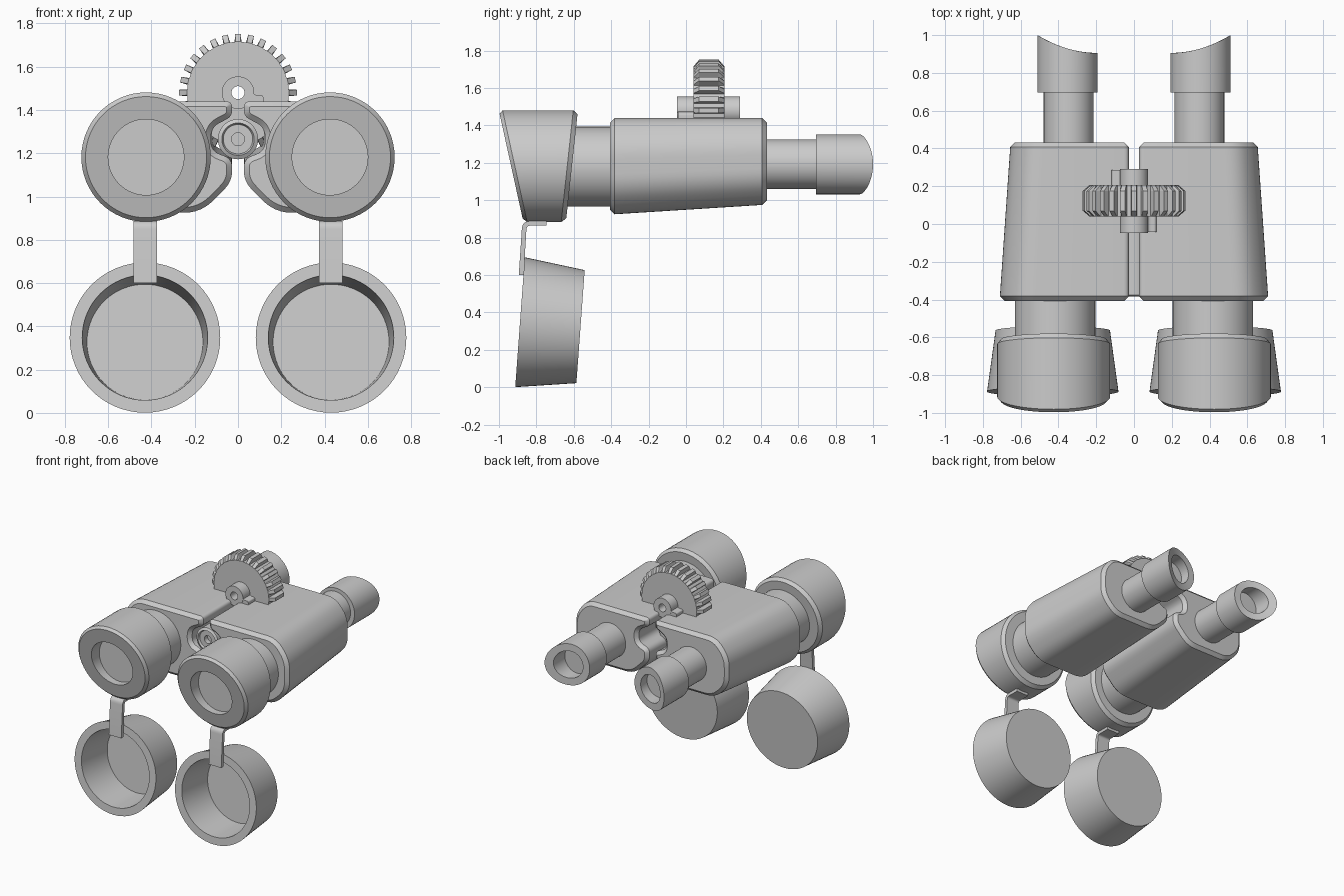
import bpy, bmesh
from math import sin, cos, pi, radians
from mathutils import Vector, Matrix

if "Cube" in bpy.data.objects:
    bpy.data.objects.remove(bpy.data.objects["Cube"])


def loft(name, rings, closed=False, mirror=True, matrix=None, chamfer=0, smooth=True):
    """Skin a list of equal-length rings; cap the ends or close into a loop."""
    bm = bmesh.new()
    rows = [[bm.verts.new(p) for p in ring] for ring in rings]
    n = len(rows[0])
    pairs = list(zip(rows, rows[1:])) + ([(rows[-1], rows[0])] if closed else [])
    for a, b in pairs:
        for i in range(n):
            j = (i + 1) % n
            bm.faces.new((a[i], a[j], b[j], b[i]))
    caps = []
    if not closed:
        caps = [bm.faces.new(rows[0][::-1]), bm.faces.new(rows[-1])]
    bmesh.ops.recalc_face_normals(bm, faces=bm.faces)
    if chamfer:
        for cap, d in zip(caps, (-chamfer, chamfer)):
            bmesh.ops.inset_region(bm, faces=[cap], thickness=chamfer, use_even_offset=True)
            bmesh.ops.translate(bm, verts=cap.verts[:], vec=(0, d, 0))
    if matrix:
        bmesh.ops.transform(bm, matrix=matrix, verts=bm.verts)
    bmesh.ops.recalc_face_normals(bm, faces=bm.faces)
    me = bpy.data.meshes.new(name)
    bm.to_mesh(me)
    bm.free()
    ob = bpy.data.objects.new(name, me)
    bpy.context.collection.objects.link(ob)
    if mirror:
        ob.modifiers.new("mirror", 'MIRROR')
    if smooth:
        bpy.ops.object.select_all(action='DESELECT')
        ob.select_set(True)
        bpy.context.view_layer.objects.active = ob
        bpy.ops.object.shade_smooth_by_angle(angle=radians(30))
    return ob


def lathe(name, x, z, rings, n=64, **kw):
    """Round part along y; each ring is (radius, y, slant) or (radius, function of dx)."""
    out = []
    for r, y, *k in rings:
        ring = []
        for i in range(n):
            dx, dz = r * cos(2 * pi * i / n), r * sin(2 * pi * i / n)
            yy = y(dx) if callable(y) else y + (k[0] if k else 0) * dz
            ring.append((x + dx, yy, z + dz))
        out.append(ring)
    return loft(name, out, **kw)


def rounded(pts, segs=6):
    """Round each corner (a, b, radius) of a closed 2D outline."""
    out = []
    for i, (a, b, r) in enumerate(pts):
        c = Vector((a, b))
        p, q = Vector(pts[i - 1][:2]), Vector(pts[(i + 1) % len(pts)][:2])
        if r == 0:
            out.append(c)
            continue
        s, e = c + (p - c).normalized() * r, c + (q - c).normalized() * r
        for j in range(segs + 1):
            t = j / segs
            out.append(s * (1 - t) ** 2 + c * 2 * t * (1 - t) + e * t * t)
    return out


# Prism housings: rounded outline with a notch for the hinge, tapering to the back
outline = rounded([(0.60, 1.44, 0.08), (0.71, 1.30, 0.08), (0.71, 1.06, 0.08),
                   (0.58, 0.925, 0.08), (0.17, 0.925, 0.08), (0.027, 1.07, 0.05),
                   (0.027, 1.175, 0.04), (0.125, 1.21, 0.045), (0.125, 1.32, 0.045),
                   (0.027, 1.37, 0.03), (0.027, 1.44, 0.03)])
front = [(p.x, -0.382, p.y) for p in outline]
back = [(0.027 + (p.x - 0.027) * 0.92, 0.407, 1.44 - (1.44 - p.y) * 0.903) for p in outline]
loft("prism_housing", [front, back], chamfer=0.025)

# Objective barrels and slanted hoods with recessed lens
lathe("objective_barrel", 0.418, 1.18, [(0.213, -0.66), (0.213, -0.39)])
kf, kb = -0.22, 0.108
lathe("objective_hood", 0.425, 1.182, [
    (0.175, -0.84), (0.175, -0.935, kf), (0.28, -0.935, kf), (0.299, -0.915, kf),
    (0.299, -0.635, kb), (0.278, -0.61, kb)])

# Eyepieces with winged eyecups
def wing(dx):
    return 0.905 + 0.095 * ((dx + 0.16) / 0.32) ** 2

lathe("eyepiece_barrel", 0.346, 1.193, [(0.132, 0.41), (0.132, 0.73)])
lathe("eyecup", 0.352, 1.192, [(0.105, 0.83), (0.105, wing), (0.16, wing), (0.16, 0.695)])

# Hanging lens caps and straps
tilt = Matrix.Translation((0.43, -0.8875, 0.348)) @ Matrix.Rotation(radians(-4.2), 4, 'X')
lathe("lens_cap", 0, 0, [(0.268, 0.285), (0.29, 0), (0.348, 0), (0.303, 0.3245)], matrix=tilt)
strap = rounded([(-0.745, 0.888, 0), (-0.875, 0.888, 0.04), (-0.894, 0.60, 0),
                 (-0.868, 0.60, 0), (-0.852, 0.864, 0.02), (-0.745, 0.864, 0)])
loft("cap_strap", [[(x, p.x, p.y) for p in strap] for x in (0.375, 0.482)])

# Central hinge axle
lathe("hinge_axle", 0, 1.265, [(0.03, -0.33), (0.03, -0.37), (0.068, -0.37), (0.075, -0.385),
                               (0.093, -0.375), (0.093, 0.2)], n=40, mirror=False)

# Focus wheel: toothed disc with chamfered teeth on a hollow hub
TEETH, ZC = 28, 1.48

def gear(tip, root, y):
    ring = []
    for i in range(TEETH):
        for off, r in ((-0.30, root), (-0.22, tip), (0.22, tip), (0.30, root)):
            a = 2 * pi * (i + off) / TEETH
            ring.append((r * cos(a), y, ZC + r * sin(a)))
    return ring

loft("focus_wheel", [gear(0.05, 0.05, 0.04), gear(0.236, 0.235, 0.04), gear(0.272, 0.235, 0.07),
                     gear(0.272, 0.235, 0.175), gear(0.236, 0.235, 0.206), gear(0.05, 0.05, 0.206)],
     closed=True, mirror=False, smooth=False)
lathe("wheel_hub", 0, ZC, [(0.03, -0.047), (0.075, -0.047), (0.075, 0.29), (0.03, 0.29)],
      n=40, closed=True, mirror=False)

# Hub lugs: one on each housing, front right and back left
lug = rounded([(0.04, 1.535, 0), (0.075, 1.468, 0.02), (0.118, 1.468, 0.015),
               (0.118, 1.42, 0), (0.035, 1.42, 0)])
for name, side, y0, y1 in (("hub_lug_right", 1, -0.043, 0.045), ("hub_lug_left", -1, 0.2, 0.287)):
    loft(name, [[(side * p.x, y, p.y) for p in lug] for y in (y0, y1)], mirror=False)
